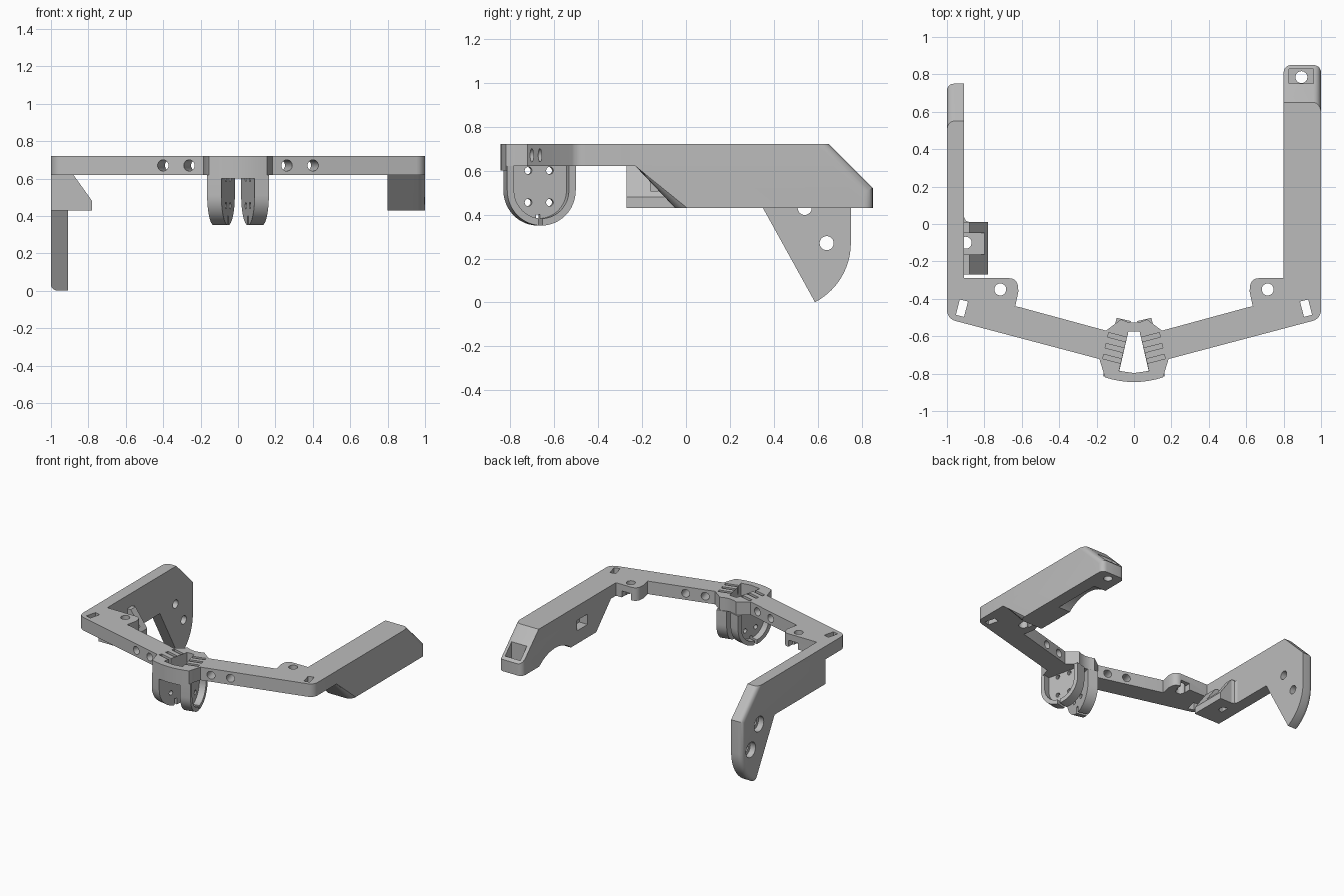
import bpy, bmesh, math
from mathutils import Matrix, Vector

if "Cube" in bpy.data.objects:
    bpy.data.objects.remove(bpy.data.objects["Cube"])

TILT = math.radians(14.5)
grey = bpy.data.materials.new("plain_grey")
grey.diffuse_color = (0.5, 0.5, 0.5, 1)
grey.use_nodes = True
grey.node_tree.nodes["Principled BSDF"].inputs["Base Color"].default_value = grey.diffuse_color


def prism(name, pts, axis, a, b, rot=0, loc=(0, 0, 0)):
    """Extrude a 2D outline along an axis, then turn it about z and move it."""
    def place(p, t):
        return {'x': (t, p[0], p[1]), 'y': (p[0], t, p[1]), 'z': (p[0], p[1], t)}[axis]
    bm = bmesh.new()
    lo = [bm.verts.new(place(p, a)) for p in pts]
    hi = [bm.verts.new(place(p, b)) for p in pts]
    bm.faces.new(lo)
    bm.faces.new(hi)
    n = len(pts)
    for i in range(n):
        j = (i + 1) % n
        bm.faces.new((lo[i], lo[j], hi[j], hi[i]))
    bm.transform(Matrix.Translation(loc) @ Matrix.Rotation(rot, 4, 'Z'))
    bmesh.ops.recalc_face_normals(bm, faces=bm.faces)
    me = bpy.data.meshes.new(name)
    bm.to_mesh(me)
    bm.free()
    me.materials.append(grey)
    ob = bpy.data.objects.new(name, me)
    bpy.context.collection.objects.link(ob)
    return ob


def arc(cx, cy, r, a0, a1, n=12):
    return [(cx + r * math.cos(math.radians(a0 + (a1 - a0) * i / n)),
             cy + r * math.sin(math.radians(a0 + (a1 - a0) * i / n))) for i in range(n + 1)]


def circle(cx, cy, r, n=24):
    return arc(cx, cy, r, 0, 360, n)[:-1]


def rect(cx, cy, w, h):
    return [(cx - w / 2, cy - h / 2), (cx + w / 2, cy - h / 2),
            (cx + w / 2, cy + h / 2), (cx - w / 2, cy + h / 2)]


def cut(ob, *args, **kw):
    """Subtract a prism from an object."""
    c = prism("cutter", *args, **kw)
    c.hide_render = True
    m = ob.modifiers.new("cut", 'BOOLEAN')
    m.operation, m.solver, m.object = 'DIFFERENCE', 'EXACT', c
    bpy.context.view_layer.objects.active = ob
    bpy.ops.object.modifier_apply(modifier=m.name)
    bpy.data.objects.remove(c, do_unlink=True)


def round_edges(ob, test, r):
    bm = bmesh.new()
    bm.from_mesh(ob.data)
    edges = [e for e in bm.edges if test(e.verts[0].co, e.verts[1].co)]
    bmesh.ops.bevel(bm, geom=edges, offset=r, segments=5, profile=0.5, affect='EDGES')
    bm.to_mesh(ob.data)
    bm.free()


def mx(pts, s):
    return [(s * x, y) for x, y in pts]


# Slanted front bars with mounting tabs
bar = ([(0.15, -0.57), (0.61, -0.445)]
       + [(0.635, -0.44), (0.618, -0.36)] + arc(0.665, -0.335, 0.045, 180, 90, 5)
       + [(1.0, -0.29)] + arc(0.94, -0.46, 0.06, 0, -75, 6) + [(0.185, -0.722)])
for s, side in ((-1, "left"), (1, "right")):
    ob = prism("front_bar_" + side, mx(bar, s), 'z', 0.62, 0.72)
    cut(ob, circle(s * 0.715, -0.35, 0.032), 'z', 0.5, 0.8)
    cut(ob, rect(s * 0.71, 0.63, 0.08, 0.08), 'y', -0.34, -0.2)
    cut(ob, rect(0, 0, 0.045, 0.085), 'z', 0.5, 0.8, rot=s * TILT, loc=(s * 0.92, -0.45, 0))
    for x in (0.24, 0.38):
        y = -0.62 + (x - 0.24) * math.tan(TILT)
        cut(ob, circle(0, 0.67, 0.03), 'y', -0.25, 0.25, rot=s * TILT, loc=(s * x, y, 0))

# Central bridge with a tapered opening and cable slots
front = [(x / 100, -0.845 + 0.025 * (x / 15.5) ** 2) for x in (15.5, 12, 8, 4, 0, -4, -8, -12, -15.5)]
rear = [(x / 100, -0.528 + 0.018 * (x / 7) ** 2) for x in (-7, -4, 0, 4, 7)]
bridge = prism("bridge", [(0.15, -0.57), (0.185, -0.722)] + front
               + [(-0.185, -0.722), (-0.15, -0.57)] + rear, 'z', 0.62, 0.72)
cut(bridge, [(-0.03, -0.575), (0.03, -0.575), (0.08, -0.785), (0, -0.797), (-0.08, -0.785)],
    'z', 0.5, 0.8)
for s in (-1, 1):
    for i in range(3):
        cut(bridge, rect(0, 0, 0.1, 0.024), 'z', 0.66, 0.8, rot=s * TILT,
            loc=(s * (0.09 + 0.013 * i), -0.605 - 0.058 * i, 0))
prism("bridge_lip", front + [(x, y + 0.025) for x, y in reversed(front)], 'z', 0.6, 0.62)


# Two cupped pads hanging below the bridge
def u_shape(r, top):
    return [(r, top)] + arc(0, 0.51, r, 0, -180, 24) + [(-r, top)]


for s, side in ((-1, "left"), (1, "right")):
    place = dict(rot=s * math.radians(13), loc=(s * 0.053, -0.675, 0))
    pad = prism("pad_" + side, u_shape(0.16, 0.62), 'x', 0, s * 0.078, **place)
    cut(pad, u_shape(0.128, 0.7), 'x', s * 0.028, s * 0.2, **place)
    for y in (-0.05, 0.05):
        for z in (0.455, 0.6):
            cut(pad, circle(y, z, 0.017, 16), 'x', -0.1, 0.2, **place)
    cut(pad, rect(-0.005, 0.36, 0.02, 0.08), 'x', -0.1, 0.2, **place)

# Wide right arm with sloped ends
arm = prism("right_arm", [(-0.29, 0.72), (0.65, 0.72), (0.85, 0.52), (0.85, 0.43),
                          (-0.05, 0.43), (-0.23, 0.62), (-0.29, 0.62)], 'x', 0.8, 1.0)
round_edges(arm, lambda a, b: (
    (min(a.x, b.x) > 0.99 and (min(a.y, b.y) > 0.6
     or (max(a.y, b.y) < 0 and 0.1 < abs(a.z - b.z) and abs(a.y - b.y) > 0.1)))
    or (min(a.y, b.y) > 0.84 and abs(a.z - b.z) > 0.05)), 0.04)
cut(arm, rect(0.895, 0.79, 0.13, 0.08), 'z', 0.49, 0.9)
cut(arm, circle(0.895, 0.785, 0.032), 'z', 0.3, 0.9)
cut(arm, circle(0.45, 0.2, 0.3, 48), 'x', 0.7, 0.9)
cut(arm, rect(0.12, 0.57, 0.13, 0.08), 'x', 0.7, 0.87)

# Thin left arm ending in a rounded fin
fin = prism("left_arm", [(-0.29, 0.72), (0.55, 0.72), (0.75, 0.52)]
            + arc(0.447, 0.27, 0.303, 0, -62.5, 14)
            + [(0.35, 0.43), (-0.27, 0.43), (-0.27, 0.62), (-0.29, 0.62)], 'x', -1.0, -0.91)
round_edges(fin, lambda a, b: max(a.x, b.x) < -0.99 and min(a.y, b.y) > 0.54
            and not (a.z < 0.44 and b.z < 0.44 and abs(a.z - b.z) > 0.2), 0.035)
for y, z in ((0.64, 0.27), (0.54, 0.43)):
    cut(fin, circle(y, z, 0.032), 'x', -1.2, -0.8)
    cut(fin, circle(y, z, 0.058), 'x', -1.2, -0.955)

# Wedge block on the inside of the left arm
block = prism("inner_block", [(-0.91, 0.62), (-0.88, 0.62), (-0.78, 0.48), (-0.78, 0.43),
                              (-0.91, 0.43)], 'y', -0.27, 0.01)
cut(block, rect(-0.855, -0.105, 0.11, 0.115), 'z', 0.5, 0.8)
cut(block, circle(-0.9, -0.1, 0.032), 'z', 0.3, 0.8)
prism("block_fillet", [(-0.91, 0.01), (-0.88, 0.01), (-0.9, 0.018), (-0.91, 0.04)], 'z', 0.43, 0.61)

# Smooth the curves and keep the corners crisp
for ob in bpy.context.collection.objects:
    ob.select_set(True)
    bpy.context.view_layer.objects.active = ob
bpy.ops.object.shade_smooth_by_angle(angle=math.radians(30))
